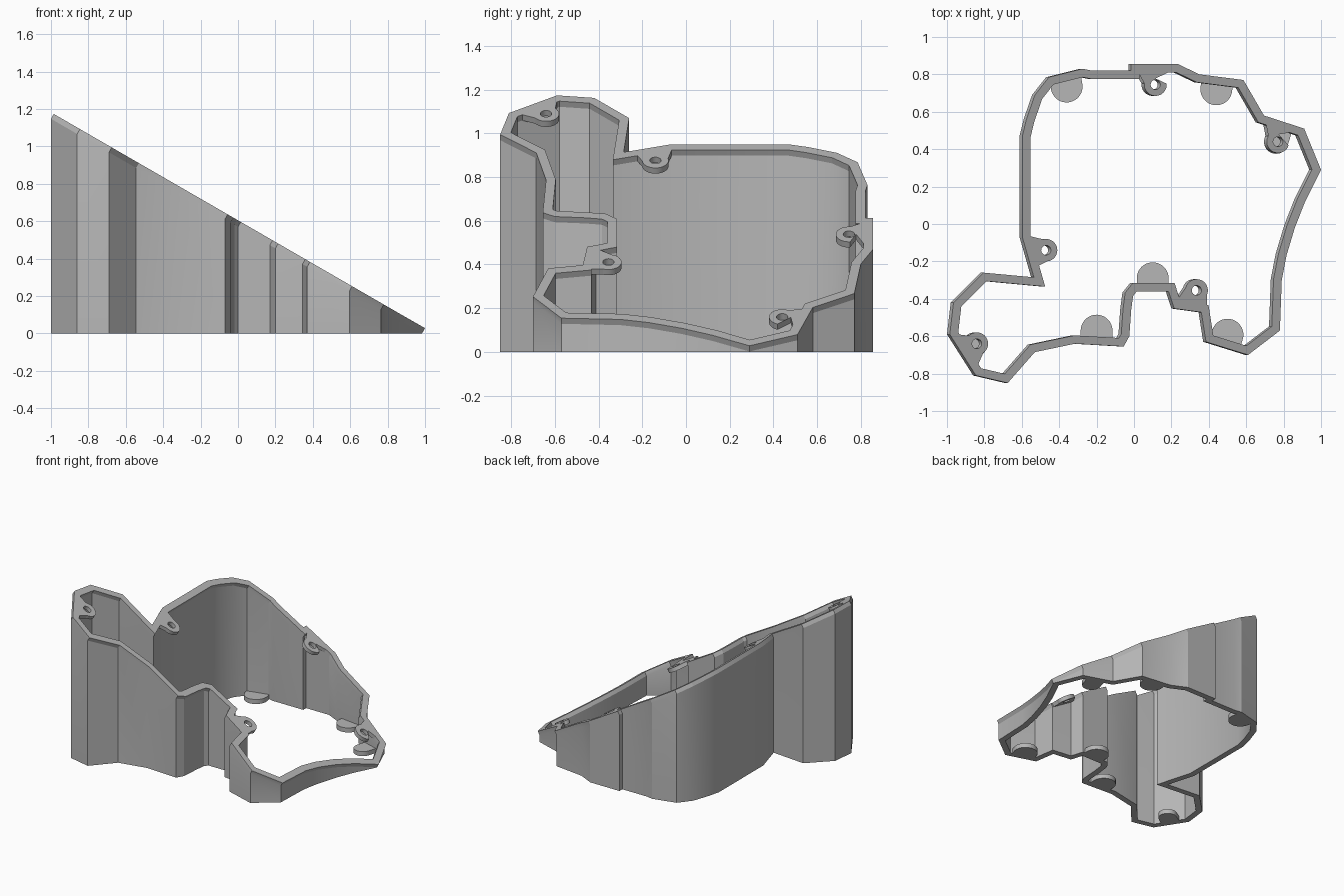
import bpy, bmesh, math
from mathutils import Vector

cube = bpy.data.objects.get("Cube")
if cube:
    bpy.data.objects.remove(cube)

grey = bpy.data.materials.new("mid grey")
grey.use_nodes = True
grey.diffuse_color = (0.47, 0.47, 0.47, 1)
grey.node_tree.nodes["Principled BSDF"].inputs["Base Color"].default_value = grey.diffuse_color

TILT = math.radians(30)
WALL = 0.044
LIP = Vector((math.sin(TILT), 0, math.cos(TILT))) * 0.03   # rim thickness, square to the slope


def slope(p):
    """Point on the sloped plane under the rim."""
    return Vector((p[0], p[1], max(0.002, 0.57 - math.tan(TILT) * p[0])))


def finish(name, bm):
    bmesh.ops.recalc_face_normals(bm, faces=bm.faces)
    mesh = bpy.data.meshes.new(name)
    bm.to_mesh(mesh)
    bm.free()
    mesh.materials.append(grey)
    ob = bpy.data.objects.new(name, mesh)
    bpy.context.collection.objects.link(ob)
    bpy.ops.object.select_all(action='DESELECT')
    ob.select_set(True)
    bpy.context.view_layer.objects.active = ob
    bpy.ops.object.shade_smooth_by_angle(angle=math.radians(20))
    return ob


def inset(loop, d):
    """Mitred inward offset of a clockwise loop."""
    out = []
    for i, p in enumerate(loop):
        p = Vector(p)
        a = (p - Vector(loop[i - 1])).normalized()
        b = (Vector(loop[(i + 1) % len(loop)]) - p).normalized()
        na, nb = Vector((a.y, -a.x)), Vector((b.y, -b.x))
        out.append(p + (na + nb) * d / max(0.5, 1 + na.dot(nb)))
    return out


def plate(name, loops, place, rise):
    """Fill loops (outline and holes), then extrude along rise."""
    bm = bmesh.new()
    edges = []
    for loop in loops:
        vs = [bm.verts.new(place(p)) for p in loop]
        edges += [bm.edges.new((vs[i - 1], vs[i])) for i in range(len(vs))]
    bmesh.ops.triangle_fill(bm, edges=edges, use_beauty=True)
    ext = bmesh.ops.extrude_face_region(bm, geom=bm.faces[:])
    moved = [v for v in ext["geom"] if isinstance(v, bmesh.types.BMVert)]
    bmesh.ops.translate(bm, verts=moved, vec=rise)
    return finish(name, bm)


def arc(c, r, start, end, n):
    angles = [math.radians(start + (end - start) * i / n) for i in range(n + 1)]
    return [(c[0] + r * math.cos(a), c[1] + r * math.sin(a)) for a in angles]


# Outer wall outline, clockwise from the back
outline = [
    (-0.03, 0.855), (0.22, 0.855), (0.335, 0.80), (0.57, 0.77), (0.68, 0.58),
    (0.895, 0.51), (0.985, 0.29), (0.9, 0.12), (0.845, -0.02), (0.8, -0.17), (0.775, -0.3),
    (0.765, -0.57), (0.595, -0.70), (0.37, -0.63), (0.345, -0.472), (0.2, -0.452),
    (0.17, -0.36), (0, -0.36), (-0.02, -0.385), (-0.03, -0.46), (-0.04, -0.6), (-0.07, -0.655),
    (-0.33, -0.64), (-0.545, -0.685), (-0.69, -0.85), (-0.86, -0.81),
    (-1, -0.59), (-0.98, -0.42), (-0.82, -0.26), (-0.55, -0.285),
    (-0.612, -0.07), (-0.612, 0.47), (-0.59, 0.56), (-0.545, 0.69), (-0.47, 0.785),
    (-0.29, 0.83), (-0.24, 0.82), (-0.03, 0.82),
]

# Hollow wall: upright sides, then a rim set square to the slope
inner = inset(outline, WALL)
rings = [[Vector((p[0], p[1], 0)) for p in outline],
         [slope(p) for p in outline],
         [slope(p) + LIP for p in outline],
         [slope(p) + LIP for p in inner],
         [slope(p) for p in inner],
         [Vector((p[0], p[1], 0)) for p in inner]]
bm = bmesh.new()
grid = [[bm.verts.new(co) for co in ring] for ring in rings]
for k in range(len(grid)):
    for i in range(len(outline)):
        bm.faces.new((grid[k - 1][i - 1], grid[k - 1][i], grid[k][i], grid[k][i - 1]))
finish("case_wall", bm)

# Screw lugs along the rim: centre, direction into the case, two ends on the wall
lugs = {
    "back_lug": ((0.1, 0.745), -90, (0.2, 0.825), (0, 0.825)),
    "tip_lug": ((0.755, 0.44), -115, (0.885, 0.5), (0.685, 0.565)),
    "side_lug": ((-0.485, -0.14), 10, (-0.56, -0.24), (-0.59, -0.06)),
    "front_lug": ((0.32, -0.355), 70, (0.375, -0.46), (0.2, -0.43)),
    "corner_lug": ((-0.855, -0.64), 40, (-0.865, -0.79), (-0.955, -0.59)),
}
for name, (c, ang, first, last) in lugs.items():
    body = [first] + arc(c, 0.06, ang - 95, ang + 95, 20) + [last]
    hole = arc(c, 0.026, 0, 345, 23)
    plate(name, [body, hole], slope, LIP)

# Rounded foot tabs at the base: centre, direction into the case, depth into the wall
tabs = {
    "back_right_tab": ((-0.36, 0.735), -80, 0.05),
    "back_left_tab": ((0.44, 0.72), -98, 0.045),
    "middle_tab": ((0.10, -0.29), 90, 0.05),
    "front_right_tab": ((-0.2, -0.57), 88, 0.055),
    "front_left_tab": ((0.5, -0.592), 72, 0.045),
    "tip_tab": ((0.76, 0.44), -107, 0.09),
    "corner_tab": ((-0.85, -0.645), 32, 0.08),
}
for name, (c, ang, back) in tabs.items():
    r = 0.065 if name in ("tip_tab", "corner_tab") else 0.085
    body = arc(c, r, ang - 90, ang + 90, 24)
    push = Vector((math.cos(math.radians(ang)), math.sin(math.radians(ang)))) * back
    body += [Vector(body[-1]) - push, Vector(body[0]) - push]
    plate(name, [body], lambda p: Vector((p[0], p[1], 0)), Vector((0, 0, 0.035)))
